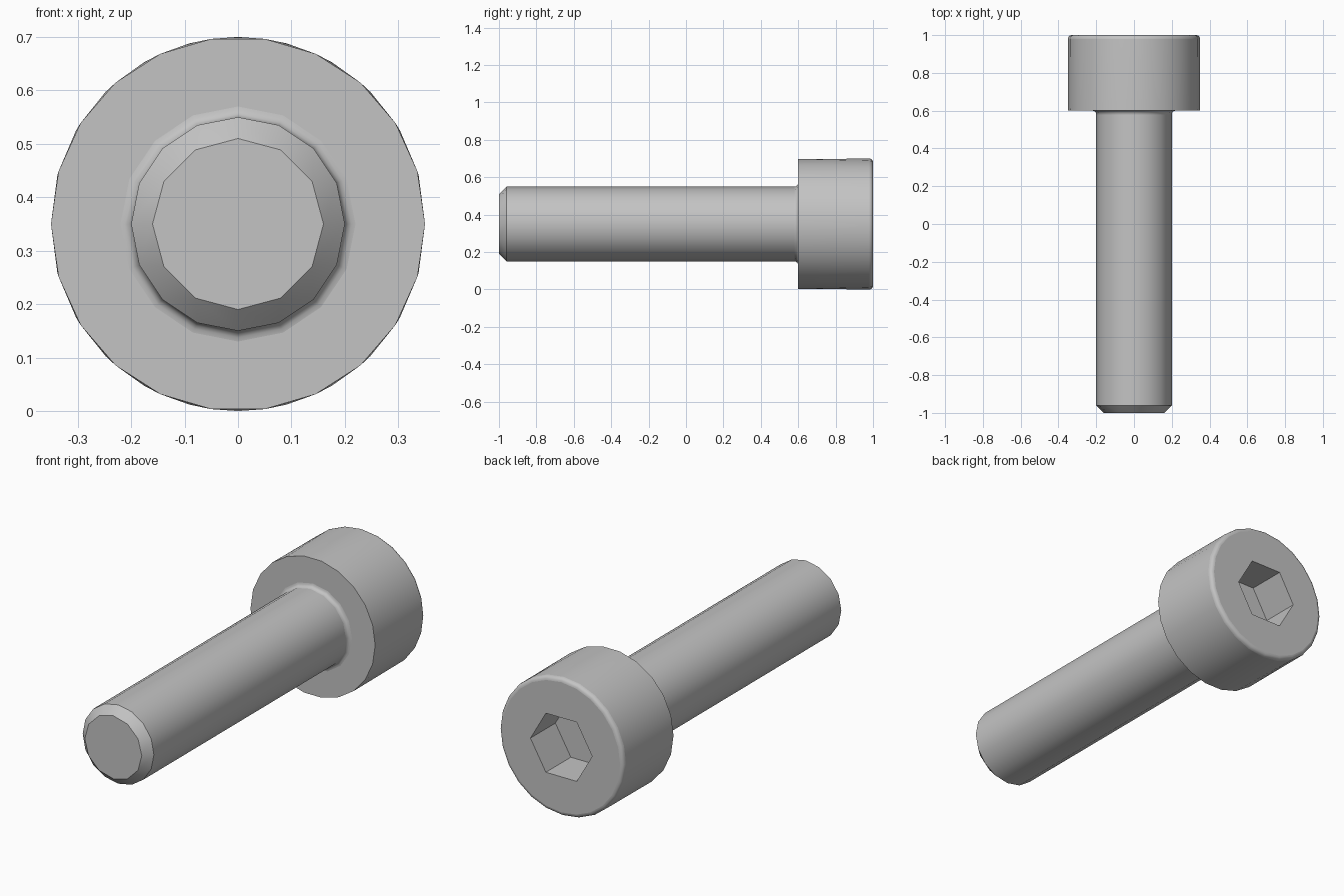
import bpy, bmesh, math

if "Cube" in bpy.data.objects:
    bpy.data.objects.remove(bpy.data.objects["Cube"], do_unlink=True)

AXIS_Z = 0.35  # height of the screw's axis

steel = bpy.data.materials.new("steel grey")
steel.use_nodes = True
steel.diffuse_color = (0.55, 0.55, 0.55, 1)
steel.node_tree.nodes["Principled BSDF"].inputs["Base Color"].default_value = (0.55, 0.55, 0.55, 1)


def arc(cy, cr, radius, start, end, sides, steps=4):
    """Rings along a rounded edge, centred on (cy, cr) in the lengthwise profile."""
    rings = []
    for k in range(steps + 1):
        t = math.radians(start + (end - start) * k / steps)
        rings.append((cy + radius * math.cos(t), cr + radius * math.sin(t), sides, k in (0, steps)))
    return rings


def join_rings(bm, a, b):
    """Skin between two rings, which may have different numbers of sides."""
    n, m, i, j = len(a), len(b), 0, 0
    while i < n or j < m:
        u, v = (i + 1) * m, (j + 1) * n
        if u == v:
            bm.faces.new((a[i % n], a[(i + 1) % n], b[(j + 1) % m], b[j % m]))
            i, j = i + 1, j + 1
        elif u < v:
            bm.faces.new((a[i % n], a[(i + 1) % n], b[j % m]))
            i += 1
        else:
            bm.faces.new((a[i % n], b[(j + 1) % m], b[j % m]))
            j += 1


def lathe(name, profile, cap_start, cap_end):
    """Profile entries are (y, radius, sides, sharp ring)."""
    bm = bmesh.new()
    rings = []
    for y, r, sides, sharp in profile:
        angles = [2 * math.pi * k / sides for k in range(sides)]
        rings.append([bm.verts.new((r * math.cos(t), y, AXIS_Z + r * math.sin(t))) for t in angles])
    for a, b in zip(rings, rings[1:]):
        join_rings(bm, a, b)
    if cap_start:
        bm.faces.new(rings[0])
    if cap_end:
        bm.faces.new(rings[-1])
    bmesh.ops.recalc_face_normals(bm, faces=bm.faces)
    # open skins: the first joined faces must look away from the axis or forwards
    f = bm.faces[0]
    f.normal_update()
    c = f.calc_center_median()
    if f.normal.y * -1 + f.normal.x * c.x + f.normal.z * (c.z - AXIS_Z) < 0:
        bmesh.ops.reverse_faces(bm, faces=bm.faces)
    # crisp edges on flagged rings and steep corners
    for (y, r, sides, sharp), ring in zip(profile, rings):
        for k in range(sides):
            e = bm.edges.get((ring[k], ring[(k + 1) % sides]))
            if e and sharp:
                e.smooth = False
    for e in bm.edges:
        if e.calc_face_angle(0) > math.radians(35):
            e.smooth = False
    for f in bm.faces:
        f.smooth = True
    mesh = bpy.data.meshes.new(name)
    bm.to_mesh(mesh)
    bm.free()
    mesh.materials.append(steel)
    obj = bpy.data.objects.new(name, mesh)
    bpy.context.collection.objects.link(obj)
    return obj


# Shank: chamfered tip, straight body, small fillet flaring into the head
shank = [(-1.0, 0.16, 12, True), (-0.96, 0.2, 16, True)]
shank += arc(0.58, 0.22, 0.02, 270, 360, 16)
lathe("shank", shank, True, False)

# Head: flat underside, round side, rounded rim, hexagonal socket
HEX = 0.3 / math.sqrt(3)
head = [(0.6, 0.22, 16, True), (0.6, 0.35, 22, True)]
head += arc(0.98, 0.33, 0.02, 90, 0, 24)
head += [(1.0, HEX, 6, True), (0.8, HEX, 6, True)]
lathe("socket_head", head, False, True)
